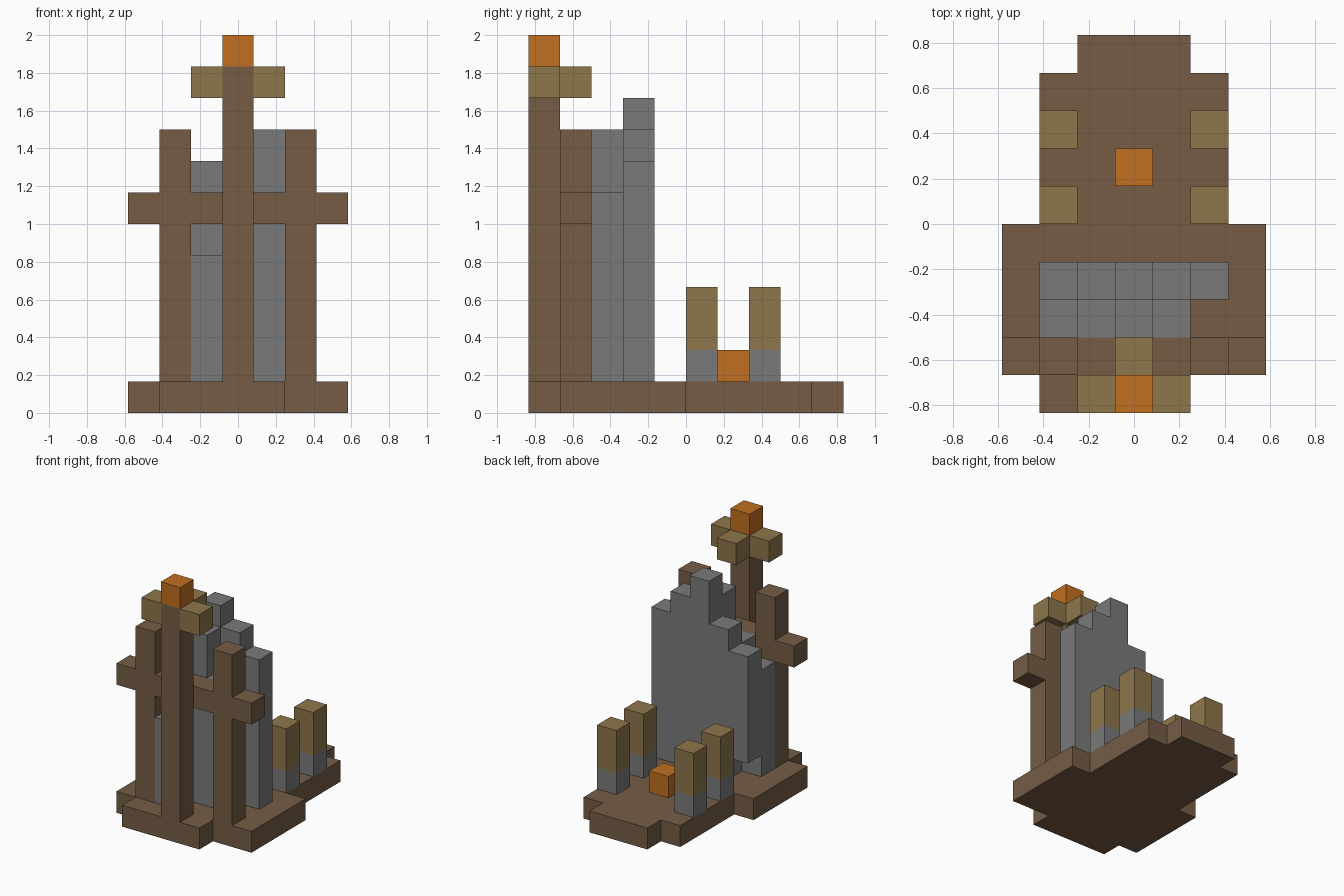
import bpy, bmesh
from mathutils import Vector

old = bpy.data.objects.get("Cube")
if old:
    bpy.data.objects.remove(old, do_unlink=True)

UNIT = 1 / 6  # edge of one block


def material(name, rgb):
    m = bpy.data.materials.new(name)
    m.use_nodes = True
    color = (*rgb, 1)
    m.diffuse_color = color
    m.node_tree.nodes["Principled BSDF"].inputs["Base Color"].default_value = color
    return m


wood = material("brown wood", (0.178, 0.107, 0.06))
stone = material("grey stone", (0.195, 0.195, 0.195))
straw = material("tan straw", (0.27, 0.18, 0.07))
flame = material("orange flame", (0.53, 0.162, 0.014))

parts = {}   # part name -> (material, set of block cells)
filled = set()


def blocks(name, mat, x, y, z):
    """Fill the inclusive block ranges x, y, z for a part."""
    cells = parts.setdefault(name, (mat, set()))[1]
    for i in range(x[0], x[1] + 1):
        for j in range(y[0], y[1] + 1):
            for k in range(z[0], z[1] + 1):
                if (i, j, k) not in filled:
                    cells.add((i, j, k))
                    filled.add((i, j, k))


# Stepped floor
for x, y in (((-2, 1), (0, 0)), ((-3, 3), (1, 4)), ((-2, 2), (5, 8)), ((-1, 1), (9, 9))):
    blocks("floor", wood, x, y, (0, 0))

# Tall front pole with its straw collar and flame
blocks("front_pole", wood, (0, 0), (0, 0), (1, 10))
blocks("pole_flame", flame, (0, 0), (0, 0), (11, 11))
for x, y in ((-1, 0), (1, 0), (0, 1)):
    blocks("pole_collar", straw, (x, x), (y, y), (10, 10))

# Side posts and the crossbar between them
for side, name in ((-1, "right_post"), (1, "left_post")):
    blocks(name, wood, (2 * side, 2 * side), (1, 1), (1, 8))
blocks("crossbar", wood, (-3, 3), (1, 1), (6, 6))

# Stone slab: column heights from the right side to the left
for x, top in zip(range(-2, 3), (6, 7, 9, 8, 7)):
    bottom = 2 if x == -2 else 1
    blocks("slab_back", stone, (x, x), (3, 3), (bottom, top))
for x, top in zip(range(-2, 2), (5, 6, 8, 6)):
    blocks("slab_front", stone, (x, x), (2, 2), (1, top))
blocks("slab_buttress", stone, (-1, -1), (1, 1), (1, 4))

# Four short torches around a small fire
for side, label in ((-1, "right"), (1, "left")):
    for y, place in ((5, "front"), (7, "back")):
        x = (2 * side, 2 * side)
        blocks(f"{place}_{label}_torch_foot", stone, x, (y, y), (1, 1))
        blocks(f"{place}_{label}_torch", straw, x, (y, y), (2, 3))
blocks("fire", flame, (0, 0), (6, 6), (1, 1))


def build(name, mat, cells):
    """Make one mesh from the exposed sides of the part's blocks."""
    bm = bmesh.new()
    for cell in cells:
        center = Vector(cell) + Vector((0, -4.5, 0.5))
        for axis in range(3):
            for sign in (-1, 1):
                n = Vector((0, 0, 0))
                n[axis] = sign
                if tuple(c + int(d) for c, d in zip(cell, n)) in filled:
                    continue
                u = Vector((0, 0, 0))
                u[(axis + 1) % 3] = 0.5
                v = n.cross(u)
                mid = center + n / 2
                corners = (mid - u - v, mid + u - v, mid + u + v, mid - u + v)
                bm.faces.new([bm.verts.new(p * UNIT) for p in corners])
    bmesh.ops.remove_doubles(bm, verts=bm.verts, dist=0.001)
    bmesh.ops.dissolve_limit(bm, angle_limit=0.01, verts=bm.verts, edges=bm.edges)
    mesh = bpy.data.meshes.new(name)
    bm.to_mesh(mesh)
    bm.free()
    mesh.materials.append(mat)
    bpy.context.collection.objects.link(bpy.data.objects.new(name, mesh))


for part, (mat, cells) in parts.items():
    build(part, mat, cells)
